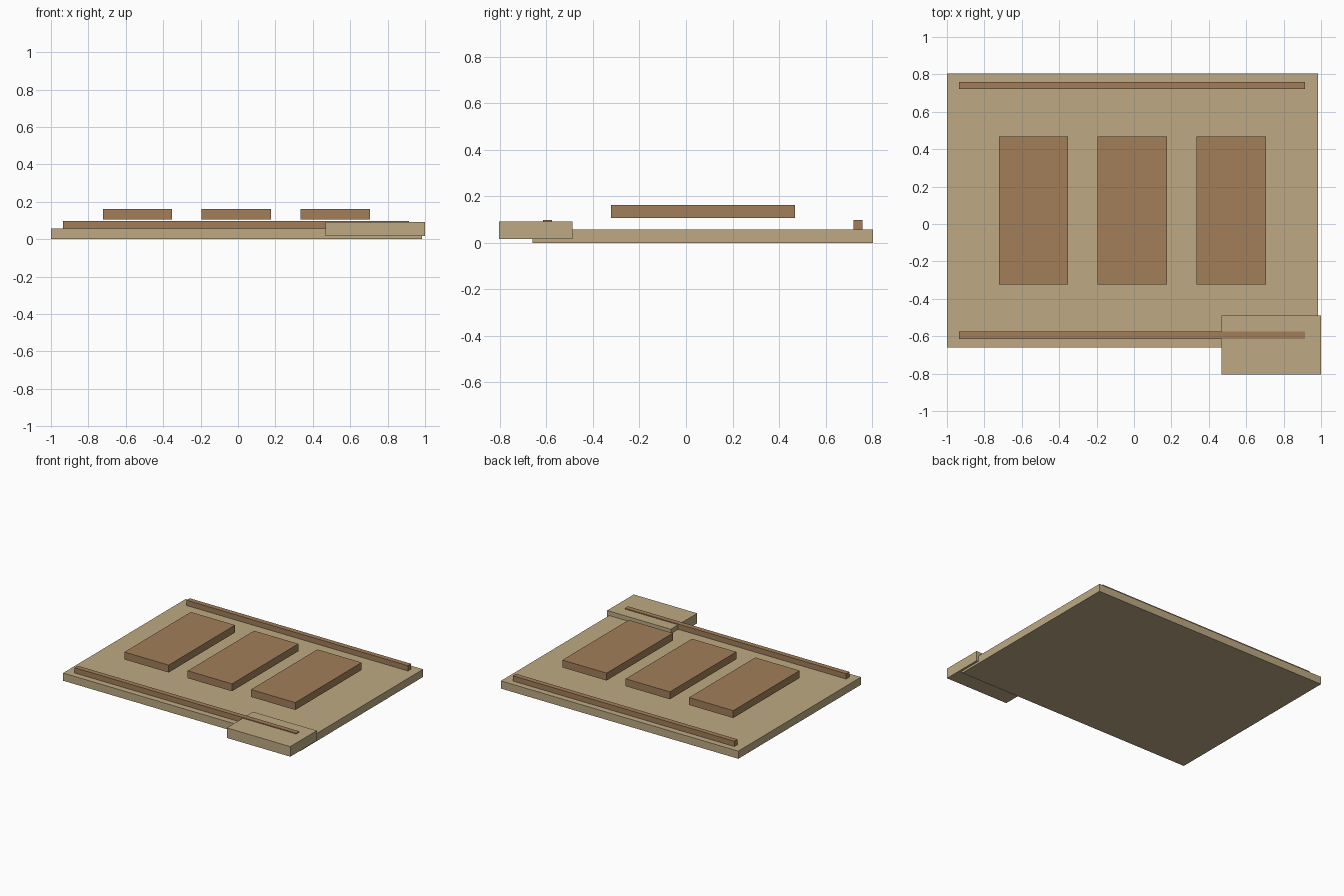
import bpy

if "Cube" in bpy.data.objects:
    bpy.data.objects.remove(bpy.data.objects["Cube"])


def material(name, color):
    m = bpy.data.materials.new(name)
    m.diffuse_color = (*color, 1.0)
    m.use_nodes = True
    m.node_tree.nodes["Principled BSDF"].inputs["Base Color"].default_value = m.diffuse_color
    return m


def box(name, x, y, z, mat):
    """Box spanning the given (min, max) ranges."""
    bpy.ops.mesh.primitive_cube_add(size=1)
    ob = bpy.context.object
    ob.name = name
    ob.location = [(a + b) / 2 for a, b in (x, y, z)]
    ob.scale = [b - a for a, b in (x, y, z)]
    bpy.ops.object.transform_apply(location=False, rotation=False, scale=True)
    ob.data.materials.append(mat)
    return ob


light = material("light_tan", (0.51, 0.40, 0.23))
brown = material("brown", (0.36, 0.21, 0.10))

# Main slab
box("base_slab", (-1.0, 0.984), (-0.66, 0.804), (0.0, 0.058), light)

# Corner block overlapping the front right of the slab
box("corner_block", (0.469, 1.0), (-0.804, -0.488), (0.016, 0.092), light)

# Long thin rails near the front and back edges
for name, y in (("front_rail", -0.595), ("back_rail", 0.74)):
    box(name, (-0.935, 0.915), (y - 0.019, y + 0.019), (0.058, 0.098), brown)

# Three raised panels
for i, side in enumerate(("left", "middle", "right")):
    x = -0.538 + 0.529 * i
    box(f"{side}_panel", (x - 0.185, x + 0.185), (-0.323, 0.469), (0.106, 0.162), brown)
